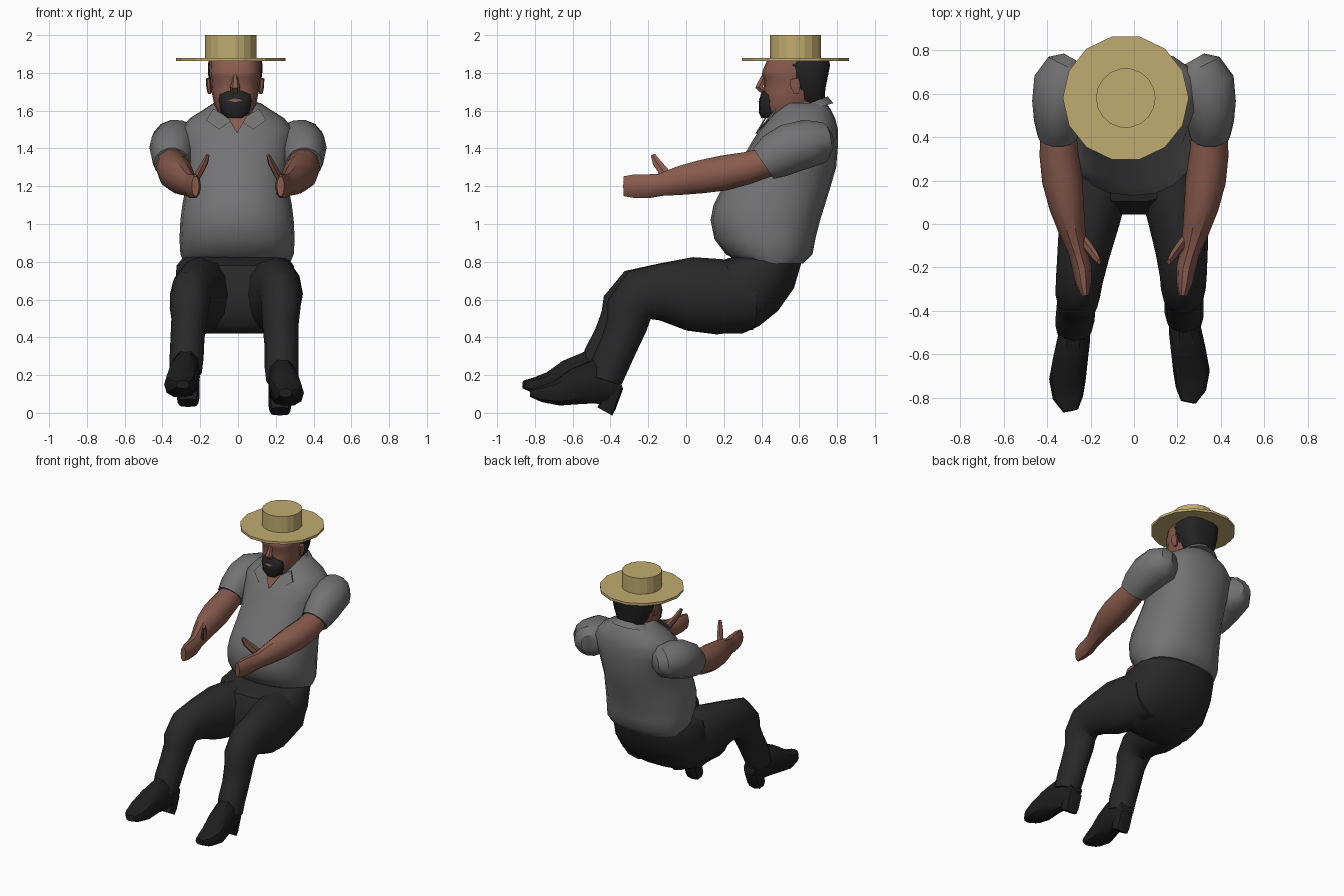
import bpy, bmesh, math
from mathutils import Vector


def material(name, rgb):
    m = bpy.data.materials.new(name)
    m.diffuse_color = (*rgb, 1)
    return m


STRAW = material("straw", (0.53, 0.41, 0.16))
SHIRT = material("grey cloth", (0.17, 0.17, 0.175))
TROUSER = material("dark cloth", (0.022, 0.022, 0.023))
SKIN = material("skin", (0.25, 0.105, 0.075))
HAIR = material("dark hair", (0.017, 0.017, 0.017))
LEATHER = material("black leather", (0.013, 0.013, 0.013))


def finish(name, bm, mat, angle=40):
    bmesh.ops.recalc_face_normals(bm, faces=bm.faces)
    me = bpy.data.meshes.new(name)
    bm.to_mesh(me)
    bm.free()
    me.materials.append(mat)
    ob = bpy.data.objects.new(name, me)
    bpy.context.collection.objects.link(ob)
    bpy.ops.object.select_all(action='DESELECT')
    ob.select_set(True)
    bpy.context.view_layer.objects.active = ob
    bpy.ops.object.shade_smooth_by_angle(angle=math.radians(angle))
    return ob


def loft(name, rings, mat, n=14, p=2.0, angle=40):
    """Skin rings given as (centre, half axis u, half axis v)."""
    bm = bmesh.new()
    rows = []
    for c, u, v in rings:
        row = []
        for i in range(n):
            a = 2 * math.pi * i / n
            cu, sv = math.cos(a), math.sin(a)
            cu = math.copysign(abs(cu) ** (2 / p), cu)
            sv = math.copysign(abs(sv) ** (2 / p), sv)
            row.append(bm.verts.new(c + u * cu + v * sv))
        rows.append(row)
    for a, b in zip(rows, rows[1:]):
        for i in range(n):
            j = (i + 1) % n
            bm.faces.new((a[i], a[j], b[j], b[i]))
    bm.faces.new(rows[0])
    bm.faces.new(rows[-1])
    return finish(name, bm, mat, angle)


def stack(name, rows, mat, x=0.0, tilt=0.0, **kw):
    """Level rings: (z, front y, back y, half width)."""
    rings = [(Vector((x, (f + b) / 2, z)), Vector((w, 0, 0)),
              Vector((0, (b - f) / 2, tilt))) for z, f, b, w in rows]
    return loft(name, rings, mat, **kw)


def tube(name, pts, mat, **kw):
    """Rings across a path: (x, y, z, half width, half height)."""
    pos = [Vector(q[:3]) for q in pts]
    rings = []
    for i, q in enumerate(pts):
        t = (pos[min(i + 1, len(pos) - 1)] - pos[max(i - 1, 0)]).normalized()
        u = (Vector((1, 0, 0)) - t * t.x).normalized()
        rings.append((pos[i], u * q[3], t.cross(u) * q[4]))
    return loft(name, rings, mat, **kw)


def plate(name, pts, mat):
    bm = bmesh.new()
    f = bm.faces.new([bm.verts.new(q) for q in pts])
    ext = bmesh.ops.extrude_face_region(bm, geom=[f])["geom"]
    for v in ext:
        if isinstance(v, bmesh.types.BMVert):
            v.co.y += 0.009
    return finish(name, bm, mat)


# Shirt body
stack("shirt_body", [
    (0.79, .30, .62, .28), (0.84, .21, .67, .30), (0.92, .15, .685, .305),
    (1.02, .13, .71, .30), (1.10, .145, .735, .29), (1.18, .185, .76, .275),
    (1.30, .27, .795, .27), (1.42, .34, .805, .29), (1.50, .39, .805, .30),
    (1.56, .44, .79, .25), (1.61, .49, .765, .17), (1.64, .51, .74, .125)],
    SHIRT, x=-0.005, n=20, p=2.3)

# Collar band, collar wings and open neck
stack("collar", [(1.59, .44, .78, .165), (1.625, .48, .75, .125),
                 (1.60, .50, .73, .11)], SHIRT, x=-0.01, tilt=0.05, n=16)
for s, side in ((-1, "left"), (1, "right")):
    plate(side + "_collar_wing", [
        (s * .02 - .01, .425, 1.55), (s * .12 - .01, .47, 1.61),
        (s * .16 - .01, .435, 1.55), (s * .09 - .01, .385, 1.50)], SHIRT)
plate("open_neck", [(-.06, .425, 1.575), (.05, .425, 1.575), (-.005, .368, 1.48)], SKIN)

# Seat of the trousers
stack("trouser_seat", [
    (0.83, .26, .62, .27), (0.78, .10, .61, .31), (0.66, .04, .575, .32),
    (0.54, .04, .49, .31), (0.46, .07, .39, .26), (0.42, .12, .30, .20)],
    TROUSER, x=-0.015, n=18, p=2.4)

for s, side in ((-1, "left"), (1, "right")):
    # Arms, mirrored across the body
    def arm(name, pts, mat, **kw):
        tube(side + name, [(s * q[0], *q[1:]) for q in pts], mat, **kw)

    arm("_sleeve", [
        (.27, .755, 1.43, .06, .06), (.29, .72, 1.43, .115, .11),
        (.325, .64, 1.425, .14, .13), (.345, .55, 1.40, .125, .135),
        (.35, .47, 1.36, .11, .125), (.35, .41, 1.32, .095, .10)], SHIRT)
    arm("_arm", [
        (.35, .46, 1.335, .08, .08), (.345, .32, 1.295, .09, .09),
        (.33, .20, 1.27, .093, .098), (.31, .08, 1.25, .08, .092),
        (.285, -.03, 1.23, .062, .08), (.258, -.13, 1.208, .045, .062),
        (.24, -.20, 1.20, .045, .066), (.232, -.27, 1.20, .037, .066),
        (.225, -.33, 1.20, .02, .055)], SKIN, n=10)
    arm("_thumb", [
        (.23, -.08, 1.23, .02, .03), (.20, -.12, 1.28, .02, .03),
        (.175, -.155, 1.325, .017, .025), (.16, -.175, 1.365, .01, .014)],
        SKIN, n=6)

    # Legs: the left one is stretched a little further out and up
    def leg(name, pts, mat, **kw):
        out = []
        for x, y, z, w, h in pts:
            k = max(0, min(1, -y / 0.4)) if s < 0 else 0
            out.append((s * (x + .042 * k), y - .04 * k,
                        z + .045 * k * (z < .5), w, h))
        tube(side + name, out, mat, **kw)

    leg("_trouser_leg", [
        (.15, .35, .62, .15, .18), (.18, .17, .615, .155, .20),
        (.205, .02, .63, .14, .195), (.22, -.13, .64, .12, .15),
        (.227, -.24, .625, .108, .14), (.227, -.30, .55, .103, .125),
        (.225, -.315, .46, .095, .108), (.23, -.355, .36, .09, .10),
        (.23, -.405, .25, .09, .10), (.235, -.43, .17, .085, .09)],
        TROUSER, n=12)
    leg("_shoe", [
        (.225, -.345, .16, .05, .04), (.225, -.40, .14, .065, .10),
        (.235, -.49, .165, .075, .12), (.25, -.58, .14, .08, .10),
        (.265, -.68, .105, .084, .07), (.262, -.76, .10, .07, .045),
        (.25, -.82, .105, .035, .022)], LEATHER, n=10, p=2.5)
    leg("_shoe_heel", [
        (.222, -.385, .13, .06, .05), (.222, -.415, .035, .06, .045),
        (.222, -.43, .008, .055, .045)], LEATHER, n=8, p=3)

# Neck, head and face
HX = -0.015
tube("neck", [(HX, .64, 1.50, .10, .11), (HX, .61, 1.60, .10, .11),
              (HX, .60, 1.68, .10, .11)], SKIN, n=12)
stack("head", [
    (1.545, .46, .56, .045), (1.575, .425, .63, .085), (1.63, .41, .67, .11),
    (1.70, .41, .70, .125), (1.765, .415, .72, .13), (1.785, .402, .73, .135),
    (1.81, .405, .735, .137), (1.868, .43, .735, .135)],
    SKIN, x=HX, n=16, p=2.5)
tube("nose", [(HX, .415, 1.79, .012, .012), (HX, .40, 1.75, .018, .02),
              (HX, .387, 1.725, .027, .024), (HX, .41, 1.70, .024, .015)],
     SKIN, n=6)
for s, side in ((-1, "left"), (1, "right")):
    tube(side + "_ear", [(HX + s * .135, .585, 1.69, .010, .015),
                         (HX + s * .14, .58, 1.73, .014, .03),
                         (HX + s * .142, .575, 1.77, .012, .025)], SKIN, n=6)
stack("hair", [
    (1.62, .63, .725, .07), (1.66, .59, .735, .105), (1.72, .56, .74, .13),
    (1.79, .53, .755, .143), (1.84, .51, .765, .145), (1.868, .51, .76, .14)],
    HAIR, x=HX, n=14, p=3)
stack("goatee", [
    (1.56, .40, .46, .04), (1.59, .385, .50, .075), (1.65, .388, .50, .088),
    (1.685, .395, .50, .085), (1.705, .405, .48, .05)], HAIR, x=HX, n=12, p=2.3)
plate("mouth", [(HX - .04, .388, 1.655), (HX, .382, 1.645), (HX + .04, .388, 1.655),
                (HX, .386, 1.665)], SKIN)

# Straw hat
HAT = [(1.862, .29), (1.88, .29)], [(1.875, .137), (2.0, .137)]
for name, rows, n in (("hat_brim", HAT[0], 14), ("hat_crown", HAT[1], 18)):
    stack(name, [(z, .58 - r, .58 + r, r) for z, r in rows], STRAW,
          x=-0.038, n=n, angle=15)
